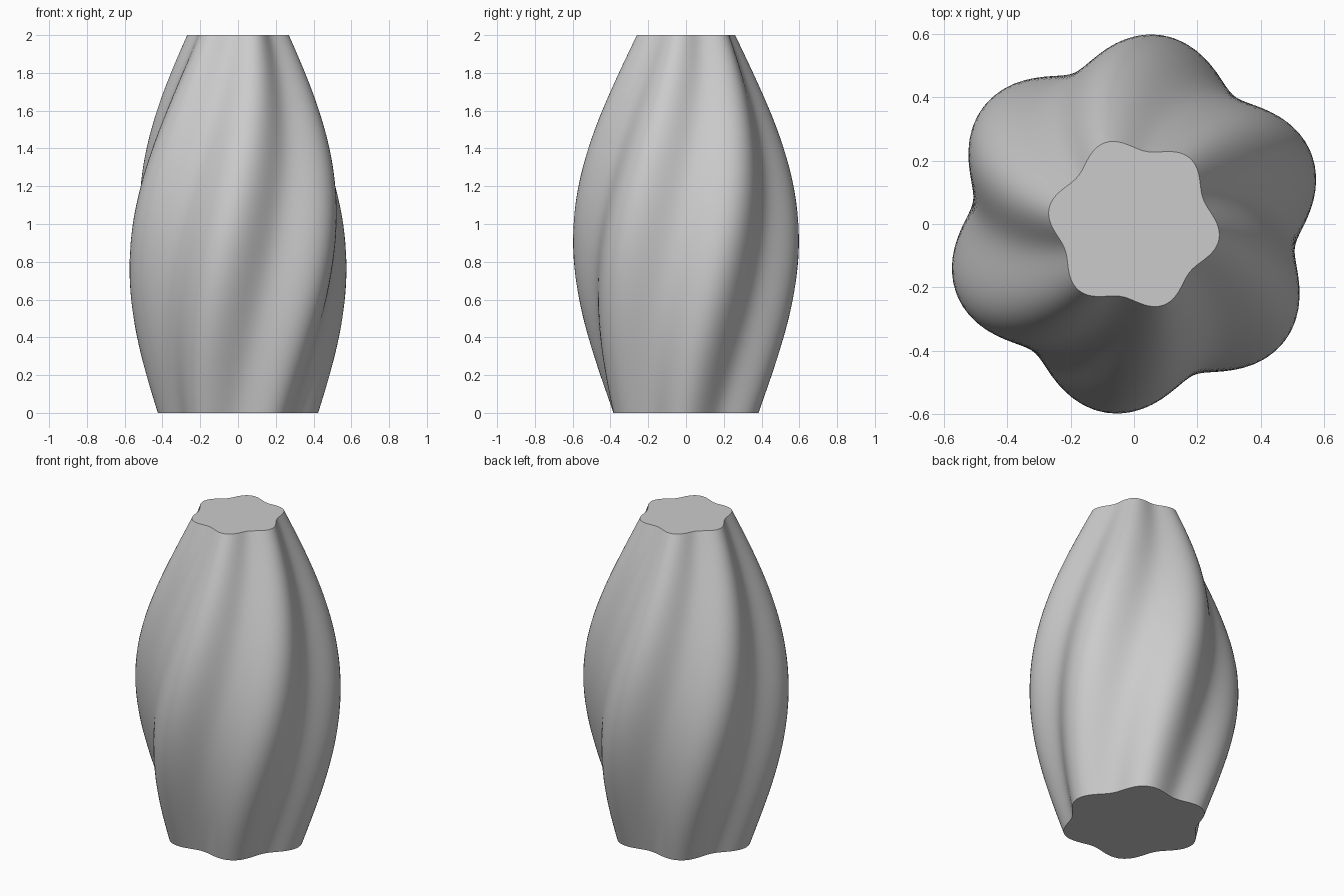
import bpy
import bmesh
from math import cos, sin, pi, radians

SIDES, RINGS, HEIGHT = 144, 64, 2.0
LOBES, LOBE_DEPTH = 6, 0.08
TWIST = radians(50)

cube = bpy.data.objects.get("Cube")
if cube:
    bpy.data.objects.remove(cube, do_unlink=True)

# Plain grey clay
clay = bpy.data.materials.new("grey clay")
clay.use_nodes = True
grey = (0.6, 0.6, 0.6, 1)
clay.diffuse_color = grey
clay.node_tree.nodes["Principled BSDF"].inputs["Base Color"].default_value = grey


def ring(bm, t):
    """One lobed cross-section at height fraction t, swollen and twisted."""
    radius = 0.393 - 0.141 * t + 0.23 * sin(pi * t)
    verts = []
    for i in range(SIDES):
        a = 2 * pi * i / SIDES
        r = radius * (1 + LOBE_DEPTH * cos(LOBES * a))
        b = a + TWIST * t
        verts.append(bm.verts.new((r * cos(b), r * sin(b), HEIGHT * t)))
    return verts


# Twisted body: stacked rings bridged with quads, closed by flat caps
bm = bmesh.new()
rings = [ring(bm, k / RINGS) for k in range(RINGS + 1)]
for low, high in zip(rings, rings[1:]):
    for i in range(SIDES):
        j = (i + 1) % SIDES
        bm.faces.new((low[i], low[j], high[j], high[i]))
bm.faces.new(rings[0][::-1])
bm.faces.new(rings[-1])

mesh = bpy.data.meshes.new("twisted_vase")
bm.to_mesh(mesh)
bm.free()
mesh.materials.append(clay)
vase = bpy.data.objects.new("twisted_vase", mesh)
bpy.context.collection.objects.link(vase)

# Smooth walls, sharp rims
bpy.ops.object.select_all(action="DESELECT")
vase.select_set(True)
bpy.context.view_layer.objects.active = vase
bpy.ops.object.shade_smooth_by_angle(angle=radians(40))
